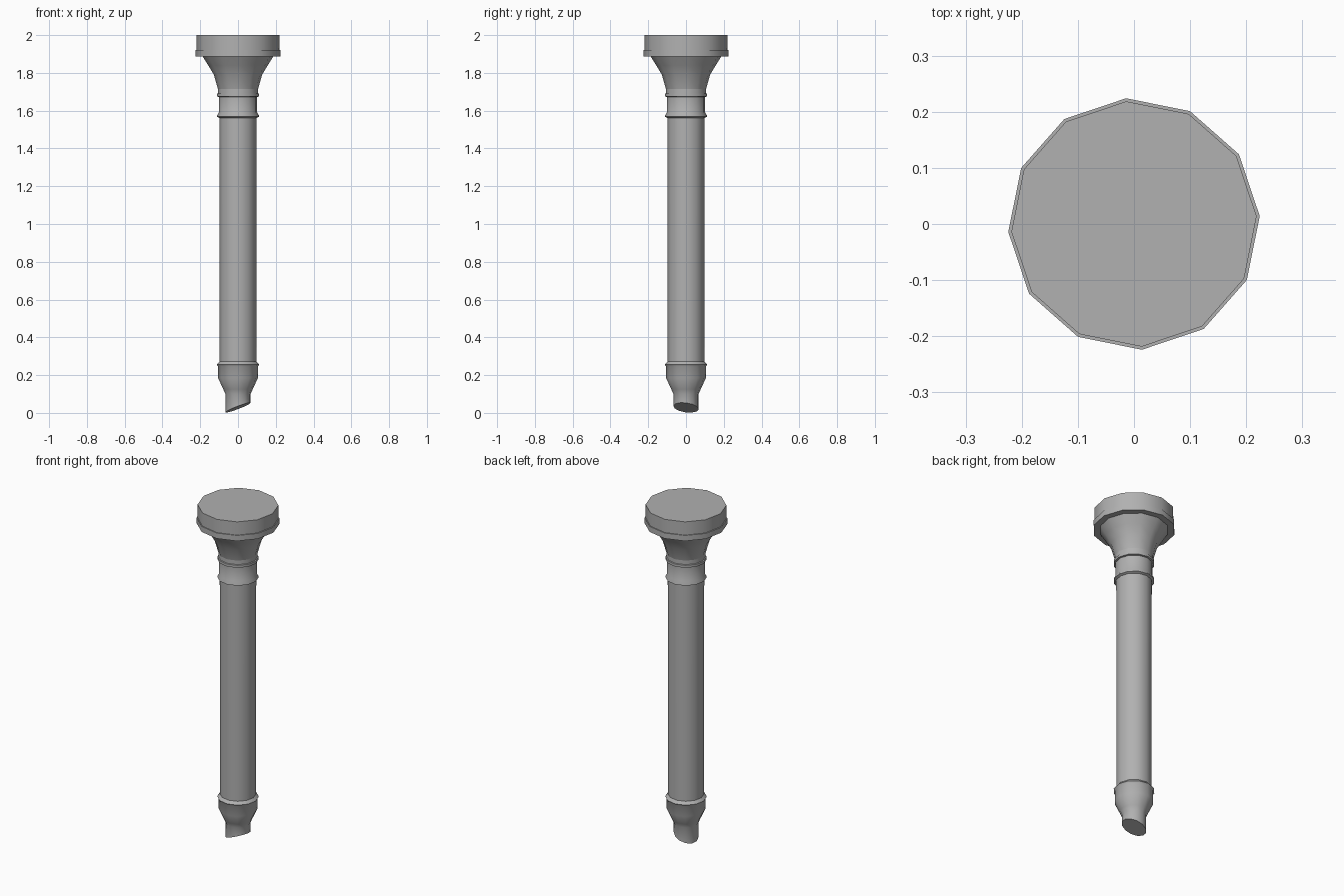
import bpy, bmesh, math
from mathutils import Vector

if "Cube" in bpy.data.objects:
    bpy.data.objects.remove(bpy.data.objects["Cube"])

SIDES, TURN = 12, math.radians(3.6)

# Dark grey for the whole column
grey = bpy.data.materials.new("dark_grey")
grey.diffuse_color = (0.44, 0.44, 0.44, 1)
grey.use_nodes = True
grey.node_tree.nodes["Principled BSDF"].inputs["Base Color"].default_value = grey.diffuse_color


def lathe(name, profile, cap_top=False, slant=None):
    """Spin a (radius, z) profile, listed bottom to top, into a 12-sided shell."""
    bm = bmesh.new()
    rings = []
    for r, z in profile:
        angles = [TURN + 2 * math.pi * i / SIDES for i in range(SIDES)]
        rings.append([bm.verts.new((r * math.cos(a), r * math.sin(a), z)) for a in angles])
    for lo, hi in zip(rings, rings[1:]):
        for i in range(SIDES):
            j = (i + 1) % SIDES
            bm.faces.new((lo[i], hi[i], hi[j], lo[j])[::-1])
    if cap_top:
        bm.faces.new(rings[-1])
    if slant:
        # Trim below a sloping plane and close the cut
        co, no = slant
        geom = bm.verts[:] + bm.edges[:] + bm.faces[:]
        cut = bmesh.ops.bisect_plane(bm, geom=geom, plane_co=co, plane_no=no, clear_inner=True)
        edges = [e for e in cut["geom_cut"] if isinstance(e, bmesh.types.BMEdge)]
        bmesh.ops.contextual_create(bm, geom=edges)
        bmesh.ops.recalc_face_normals(bm, faces=bm.faces[:])
    mesh = bpy.data.meshes.new(name)
    bm.to_mesh(mesh)
    bm.free()
    mesh.materials.append(grey)
    obj = bpy.data.objects.new(name, mesh)
    bpy.context.collection.objects.link(obj)
    bpy.ops.object.select_all(action='DESELECT')
    obj.select_set(True)
    bpy.context.view_layer.objects.active = obj
    bpy.ops.object.shade_smooth_by_angle(angle=math.radians(35))
    return obj


# Foot with slanted underside, taper and lower ring
lathe("foot", [(0.067, -0.03), (0.067, 0.10), (0.078, 0.125), (0.106, 0.185),
               (0.106, 0.246), (0.113, 0.256), (0.098, 0.272)],
      slant=(Vector((0, 0, 0.028)), Vector((-0.38, 0.12, 1)).normalized()))

# Long plain shaft
lathe("shaft", [(0.098, 0.272), (0.099, 1.562)])

# Neck between the two upper rings
lathe("neck", [(0.099, 1.562), (0.112, 1.568), (0.112, 1.573), (0.102, 1.59),
               (0.102, 1.673), (0.112, 1.675), (0.112, 1.69),
               (0.107, 1.692), (0.107, 1.716)])

# Flared bell of the capital
lathe("bell", [(0.107, 1.716), (0.128, 1.79), (0.158, 1.84), (0.188, 1.888)])

# Flat head with a narrow rim
lathe("head", [(0.188, 1.888), (0.2245, 1.888), (0.2245, 1.921), (0.219, 1.921),
               (0.219, 2.0)], cap_top=True)
